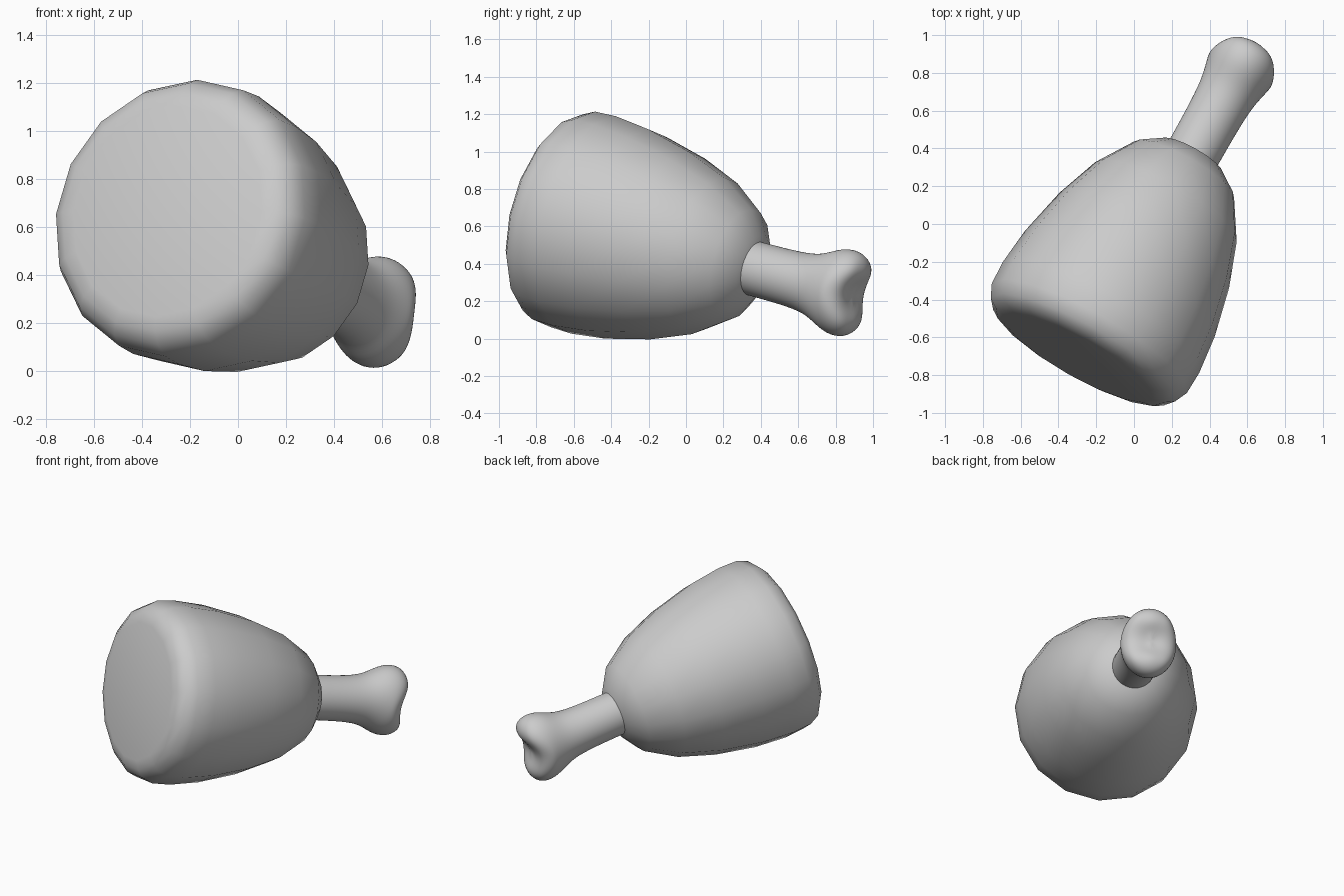
import bpy, bmesh, math
from mathutils import Vector

if "Cube" in bpy.data.objects:
    bpy.data.objects.remove(bpy.data.objects["Cube"])

# Tilted frame: "axis" runs from the cut face to the bone, "side" is level, "up" completes it
H = Vector((0.49, 0.872, 0))
SIDE = Vector((0.872, -0.49, 0))
T = math.radians(13.3)
AXIS = H * math.cos(T) - Vector((0, 0, math.sin(T)))
UP = H * math.sin(T) + Vector((0, 0, math.cos(T)))
ORIGIN = H * -0.76 + SIDE * 0.09 + Vector((0, 0, 0.665))


def loft(name, rings, sides, start, end, notch=0.0, notch_from=99, phase=0.0):
    """Rings of (distance, side radius, up radius), closed by a centre point at both ends."""
    bm = bmesh.new()

    def vert(w, s, u):
        if w > notch_from:
            w -= notch * max(0, 1 - (u / 0.13) ** 2)
        return bm.verts.new(ORIGIN + AXIS * w + SIDE * s + UP * u)

    loops = []
    for w, rs, ru in rings:
        angles = [2 * math.pi * (i + phase) / sides for i in range(sides)]
        loops.append([vert(w, rs * math.cos(a), ru * math.sin(a)) for a in angles])
    first, last = vert(start, 0, 0), vert(end, 0, 0)
    for i in range(sides):
        j = (i + 1) % sides
        for a, b in zip(loops, loops[1:]):
            bm.faces.new((a[i], a[j], b[j], b[i]))
        bm.faces.new((first, loops[0][j], loops[0][i]))
        bm.faces.new((last, loops[-1][i], loops[-1][j]))
    bmesh.ops.recalc_face_normals(bm, faces=bm.faces)
    for f in bm.faces:
        f.smooth = True
    mesh = bpy.data.meshes.new(name)
    bm.to_mesh(mesh)
    bm.free()
    obj = bpy.data.objects.new(name, mesh)
    bpy.context.collection.objects.link(obj)
    return obj


# Meat: flat cut face with a rounded rim, tapering to a blunt nose
profile = [(0, 0.45), (0.015, 0.51), (0.05, 0.56), (0.12, 0.592), (0.25, 0.597),
           (0.46, 0.575), (0.73, 0.515), (0.97, 0.43), (1.17, 0.305), (1.26, 0.18)]
loft("meat", [(w, r, r) for w, r in profile], 16, 0, 1.30)

# Bone: round shaft flaring into two knobs with a groove between them
bone_rings = [(1.05, 0.148, 0.150), (1.35, 0.148, 0.150), (1.58, 0.152, 0.155),
              (1.68, 0.165, 0.185), (1.77, 0.188, 0.238), (1.86, 0.195, 0.245),
              (1.92, 0.165, 0.205), (1.945, 0.105, 0.13), (1.945, 0.05, 0.065)]
bone = loft("bone", bone_rings, 16, 1.05, 1.945, notch=0.06, notch_from=1.8)
sub = bone.modifiers.new("smooth", 'SUBSURF')
sub.levels = sub.render_levels = 2
